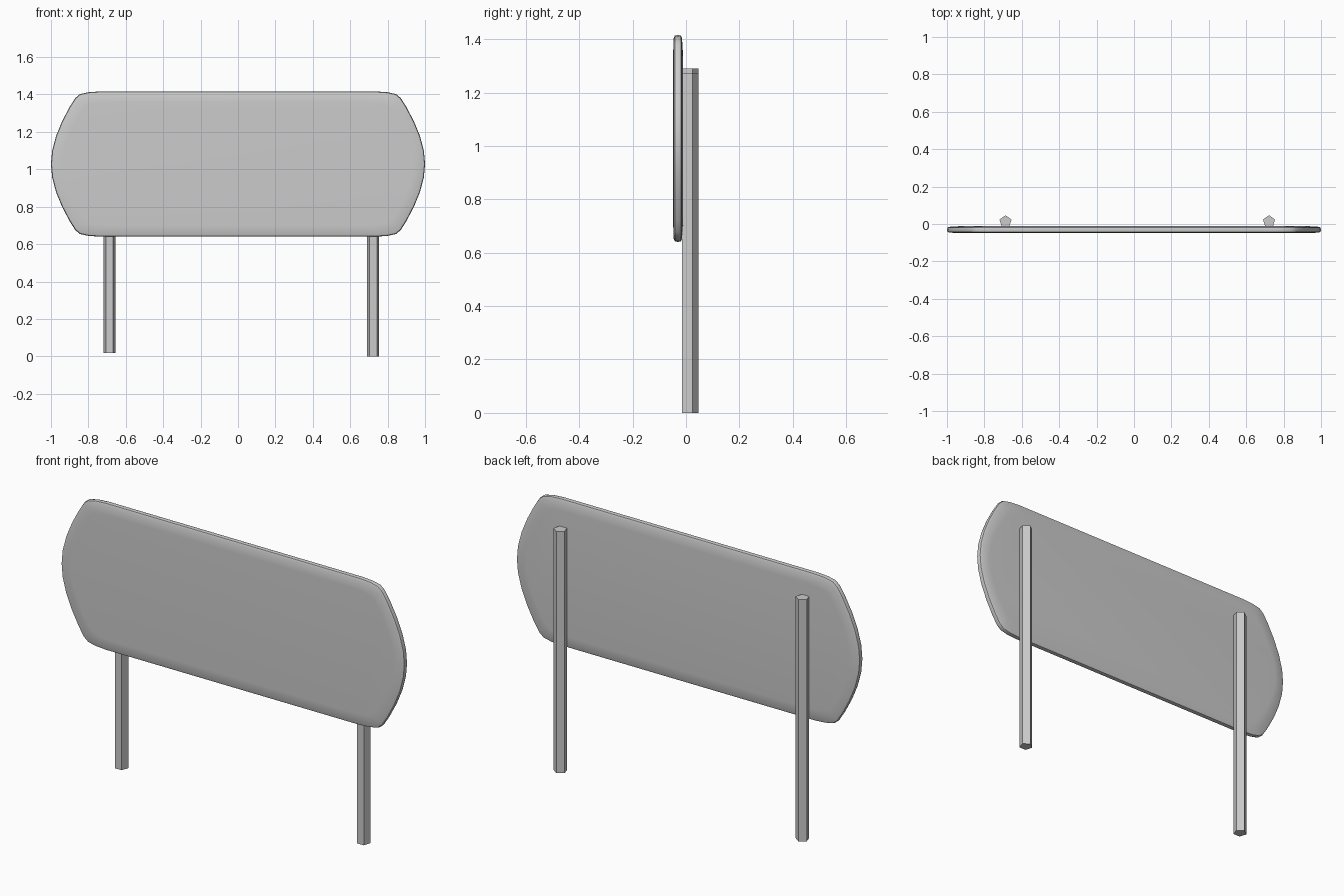
import bpy
import bmesh
import math

cube = bpy.data.objects.get("Cube")
if cube:
    bpy.data.objects.remove(cube, do_unlink=True)

# Single plain grey finish
GREY = (0.6, 0.6, 0.6, 1.0)
grey = bpy.data.materials.new("plain grey")
grey.use_nodes = True
grey.diffuse_color = GREY
shader = grey.node_tree.nodes["Principled BSDF"]
shader.inputs["Base Color"].default_value = GREY
shader.inputs["Roughness"].default_value = 0.8


def loft(name, rings):
    """Skin a list of matching closed rings and cap both ends."""
    bm = bmesh.new()
    loops = [[bm.verts.new(p) for p in ring] for ring in rings]
    n = len(loops[0])
    for a, b in zip(loops, loops[1:]):
        for i in range(n):
            j = (i + 1) % n
            bm.faces.new((a[i], a[j], b[j], b[i]))
    bm.faces.new(loops[0])
    bm.faces.new(loops[-1])
    bmesh.ops.recalc_face_normals(bm, faces=bm.faces)
    mesh = bpy.data.meshes.new(name)
    bm.to_mesh(mesh)
    bm.free()
    mesh.materials.append(grey)
    obj = bpy.data.objects.new(name, mesh)
    bpy.context.collection.objects.link(obj)
    return obj


# Board: bowed ends and long straight edges, one quarter mirrored all round
MID_Z, HALF_H = 1.028, 0.388
quarter = [(1.0, 0.0), (0.994, 0.07), (0.973, 0.15), (0.94, 0.23), (0.9, 0.306),
           (0.87, 0.353), (0.845, 0.374), (0.8, 0.384), (0.74, HALF_H)]
half = quarter + [(-x, z) for x, z in reversed(quarter)]
outline = half + [(x, -z) for x, z in reversed(half[1:-1])]


def board_ring(inset, y):
    return [(x * (1 - inset), y, MID_Z + z * (1 - inset / HALF_H)) for x, z in outline]


# Rim with softened edges and very slightly domed faces
board = loft("sign_board", [board_ring(inset, y) for inset, y in (
    (0.06, -0.048), (0.012, -0.046), (0.003, -0.042), (0.0, -0.03),
    (0.003, -0.019), (0.012, -0.015), (0.06, -0.012))])
bpy.ops.object.select_all(action="DESELECT")
board.select_set(True)
bpy.context.view_layer.objects.active = board
bpy.ops.object.shade_smooth_by_angle(angle=math.radians(40))

# Posts: five-sided, flat side against the board and ridge to the rear
RADIUS, POST_Y, LENGTH = 0.034, 0.013, 1.272


def post(name, x, base):
    angles = [math.radians(90 + 72 * i) for i in range(5)]
    return loft(name, [[(x + RADIUS * math.cos(a), POST_Y + RADIUS * math.sin(a), z)
                        for a in angles] for z in (base, base + LENGTH)])


post("right_post", -0.687, 0.018)
post("left_post", 0.722, 0.0)
